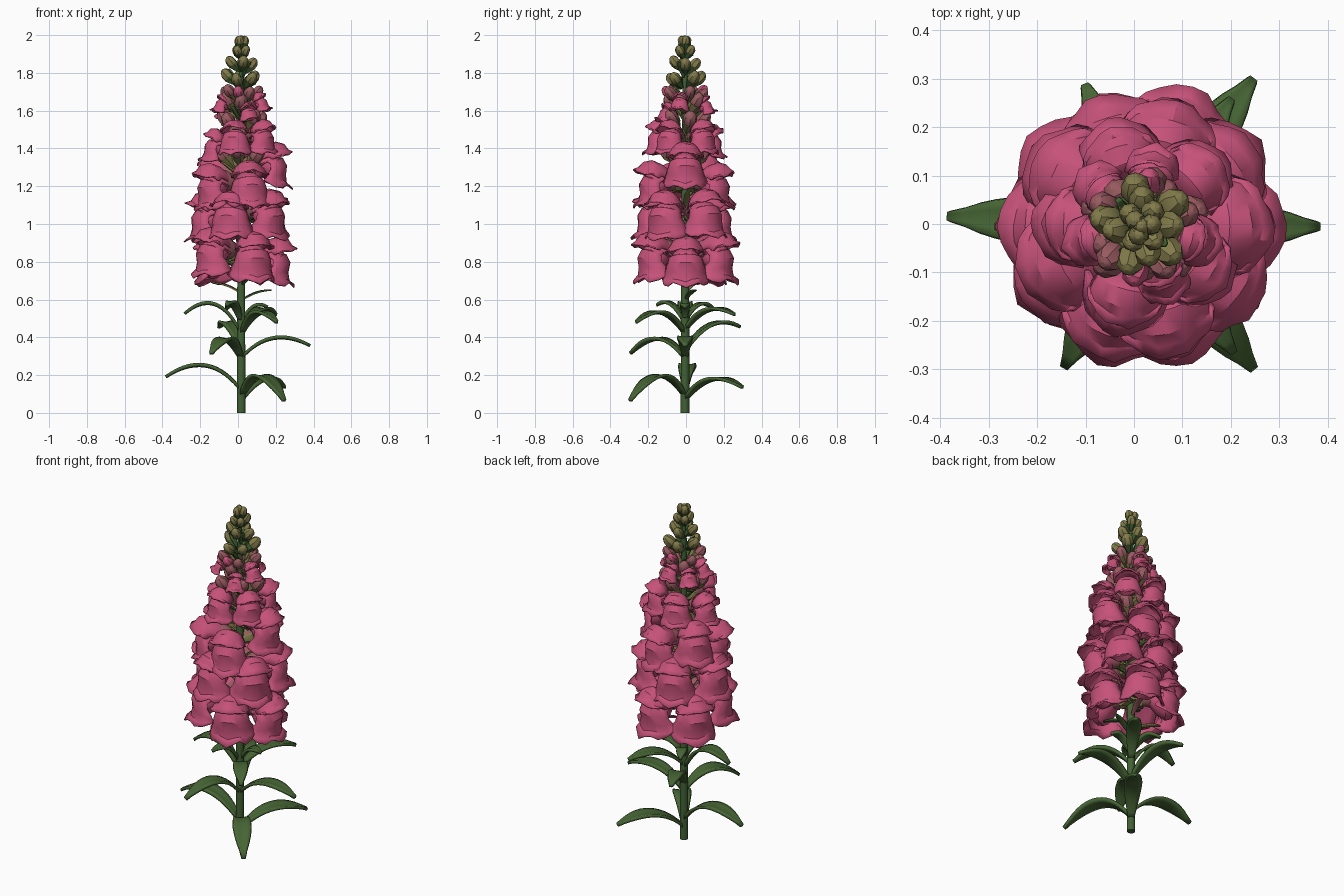
import bpy, bmesh, math, random
from mathutils import Matrix, Vector

if "Cube" in bpy.data.objects:
    bpy.data.objects.remove(bpy.data.objects["Cube"])

random.seed(4)
CX, CY = 0.017, -0.005          # stem axis


def material(name, rgb):
    m = bpy.data.materials.new(name)
    m.diffuse_color = (*rgb, 1)
    m.use_nodes = True
    m.node_tree.nodes["Principled BSDF"].inputs["Base Color"].default_value = m.diffuse_color
    return m


PINK = material("petal pink", (0.57, 0.085, 0.195))
DUSK = material("dusky bud pink", (0.32, 0.105, 0.12))
OLIVE = material("olive bud", (0.225, 0.20, 0.07))
LEAF = material("leaf green", (0.062, 0.13, 0.035))
STEM = material("stem green", (0.055, 0.12, 0.035))


def place(z, az, pitch=0.0, scale=1.0, out=0.0):
    """Local x points away from the stem, y sideways, z up."""
    return (Matrix.Translation((CX, CY, z)) @ Matrix.Rotation(math.radians(az), 4, 'Z')
            @ Matrix.Translation((out, 0, 0))
            @ Matrix.Rotation(-math.radians(pitch), 4, 'Y') @ Matrix.Scale(scale, 4))


def sheet(name, rows, mat, matrix, thick=0.006, closed=False, angle=45):
    """Surface through rows of points; closed rows make a capped tube."""
    bm = bmesh.new()
    vs = [[bm.verts.new(matrix @ Vector(p)) for p in r] for r in rows]
    n = len(rows[0])
    for a, b in zip(vs, vs[1:]):
        for i in range(n if closed else n - 1):
            j = (i + 1) % n
            bm.faces.new((a[i], a[j], b[j], b[i]))
    if closed:
        bm.faces.new(vs[0][::-1])
        bm.faces.new(vs[-1])
    bmesh.ops.recalc_face_normals(bm, faces=bm.faces)
    me = bpy.data.meshes.new(name)
    bm.to_mesh(me)
    bm.free()
    me.materials.append(mat)
    me.shade_smooth()
    me.set_sharp_from_angle(angle=math.radians(angle))
    ob = bpy.data.objects.new(name, me)
    bpy.context.collection.objects.link(ob)
    if not closed and thick:
        mod = ob.modifiers.new("thickness", 'SOLIDIFY')
        mod.thickness = thick
        mod.offset = 0
    return ob


def tube(name, profile, mat, matrix, sides=8, angle=45):
    """Round tube along local x from (x, z, radius) triples."""
    rows = [[(x, r * math.cos(2 * math.pi * k / sides), z + r * math.sin(2 * math.pi * k / sides))
             for k in range(sides)] for x, z, r in profile]
    return sheet(name, rows, mat, matrix, closed=True, angle=angle)


# Stem: upright tube tapering to the tip
tube("stem", [(0, 0, .023), (.7, 0, .022), (1.3, 0, .019), (1.75, 0, .014), (1.95, 0, .008)],
     STEM, place(0, 0, 90), 10)


# Arching leaves, widest beyond the middle with a rounded tip
def leaf(name, az, reach, z0, bend, z1, half, mat=LEAF, thick=.016):
    rows = []
    for i in range(15):
        t = i / 14
        u = 0.01 + (reach - 0.01) * (0.85 * t + 0.15 * t * t)
        v = (1 - t) ** 2 * z0 + 2 * t * (1 - t) * bend + t * t * z1
        if t < .6:
            w = half * (.35 + .65 * math.sin(math.pi / 2 * t / .6))
        else:
            w = half * max(.15, 1 - ((t - .6) / .4) ** 2) ** .8
        rows.append([(u, w * s, v + 0.15 * w * s * s) for s in (-1, -.5, 0, .5, 1)])
    sheet(name, rows, mat, place(0, az), thick)


for az, reach, z0, bend, z1, half in [
        (177, .40, .13, .335, .19, .047), (-52, .37, .10, .30, .065, .05), (53, .38, .08, .24, .135, .048),
        (0, .365, .30, .46, .355, .042), (-119, .33, .30, .47, .315, .046), (112, .315, .34, .53, .455, .042),
        (180, .30, .44, .665, .525, .04), (-54, .32, .43, .60, .48, .04), (55, .32, .45, .60, .52, .04),
        (0, .14, .50, .60, .56, .026), (-118, .17, .49, .62, .57, .028), (118, .17, .50, .62, .55, .028)]:
    leaf("leaf", az, reach, z0, bend, z1, half)

# Slim bracts below and between the flowers
for i in range(32):
    z = 0.60 + i * 0.038
    leaf("bract", i * 137.5 + 20, .17 - i * .0035, z, z + .045, z + (.05 if z < .75 else .08), .016,
         (LEAF, OLIVE, LEAF, DUSK)[i % 4] if z < 1.5 else LEAF, .008)

ACROSS = [k / 5 for k in range(-5, 6)]
# outward, up, half width, fall of the sides, sweep back of the sides
HOOD = [(.03, .00, .020, .02, .00), (.08, .055, .045, .05, .00), (.14, .100, .072, .075, .015),
        (.20, .122, .090, .085, .04), (.245, .105, .100, .085, .07), (.265, .068, .104, .05, .08),
        (.288, .050, .112, .02, .09)]
SKIRT = [(.13, -.01, .070, .00, .02), (.19, .03, .080, .02, .04), (.24, .028, .090, .03, .07),
         (.262, -.015, .100, .02, .09), (.250, -.060, .110, .005, .10), (.254, -.098, .122, .0, .12),
         (.284, -.120, .128, -.015, .15)]


def lip(name, profile, m, lobes, flare, first=0):
    rows = []
    for i, (u, v, w, fall, back) in enumerate(profile):
        k = max(0, i - 3) / 3
        jig = .006 * k
        row = []
        for t in ACROSS:
            lobe = abs(math.cos(lobes * math.pi * t / 2))
            row.append((u - back * t * t + .012 * k * lobe + random.uniform(-jig, jig),
                        w * math.sin(t * 1.45),
                        v - fall * t * t - flare * k * lobe + random.uniform(-jig, jig)))
        rows.append(row)
    sheet(name, rows[first:], PINK, m, 0.008, angle=32)


# Flowers: throat pouch, hooded upper lip, lobed lower lip, cup; young ones keep a dusky neck
def flower(z, az, s, pitch, out):
    m = place(z, az, pitch, s, out)
    young = s < .8
    tube("flower_throat", [(.05, .005, .034), (.10, .012, .05), (.145, -.01, .078), (.19, -.028, .088),
                           (.225, -.03, .075), (.24, -.03, .045)], PINK, m, 10)
    tube("flower_neck", [(.0, 0, .020), (.05, .008, .046), (.10, .02, .064), (.14, .025, .074 if young else .06)],
         DUSK, m, 9)
    lip("upper_lip", HOOD, m, 2, -.014, 2 if young else 0)
    lip("lower_lip", SKIRT, m, 3, .03)
    tube("flower_cup", [(-.02, -.01, .014), (.03, -.002, .042), (.065, .004, .058)], OLIVE, m, 7)


# Whorls of five, each turned half a step from the one below
RINGS = [
    (1.00, 1, 0, [(.82, 1), (.84, -70), (.84, 70), (.83, 142), (.85, 212)]),
    (.98, 3, 0, [(1.04, 252), (1.06, -35), (1.05, 36), (1.04, 108), (1.03, 180)]),
    (.92, 3, 0, [(1.32, 0), (1.21, -76), (1.21, 74), (1.24, 144), (1.21, 204)]),
    (.70, 10, .01, [(1.39, 178), (1.44, 256), (1.45, -36), (1.45, 42), (1.42, 108)]),
    (.42, 28, .035, [(1.60, 195), (1.61, -15), (1.59, 80), (1.55, -68), (1.57, 138)])]
for s, pitch, out, items in RINGS:
    for z, az in items:
        flower(z, az, s * random.uniform(.97, 1.02), pitch + random.uniform(-4, 4), out)

# Closed buds: short stalk, swollen tip and green cup
BUD = [(.0, 0, .010), (.02, 0, .026), (.05, 0, .037), (.08, .002, .035), (.10, .004, .022), (.108, .004, .008)]


def bud(z, az, out, s, pitch, mat):
    m = place(z, az, pitch, s, out)
    tube("bud", BUD, mat, m, 7, 28)
    tube("bud_cup", [(-.03, 0, .008), (.005, 0, .026), (.04, 0, .039)],
         LEAF if mat is OLIVE else OLIVE, m, 6)


for count, z, out, s, pitch, mat, turn in [
        (5, 1.33, .06, 1.05, 48, DUSK, 36), (5, 1.51, .06, 1.0, 50, DUSK, 15),
        (5, 1.60, .04, .95, 52, DUSK, 50), (2, 1.665, .06, .75, 42, PINK, 80),
        (5, 1.66, .055, .85, 45, DUSK, 15), (5, 1.745, .038, .85, 42, OLIVE, 30),
        (4, 1.815, .022, .78, 46, OLIVE, 10), (4, 1.885, .012, .66, 54, OLIVE, 50),
        (3, 1.932, .012, .58, 78, OLIVE, 10)]:
    for k in range(count):
        bud(z + random.uniform(-.014, .014) * (z < 1.85), turn + k * 360 / count + random.uniform(-10, 10),
            out, s * random.uniform(.93, 1.04), pitch, mat)
bud(1.945, 0, 0, .5, 90, OLIVE)
